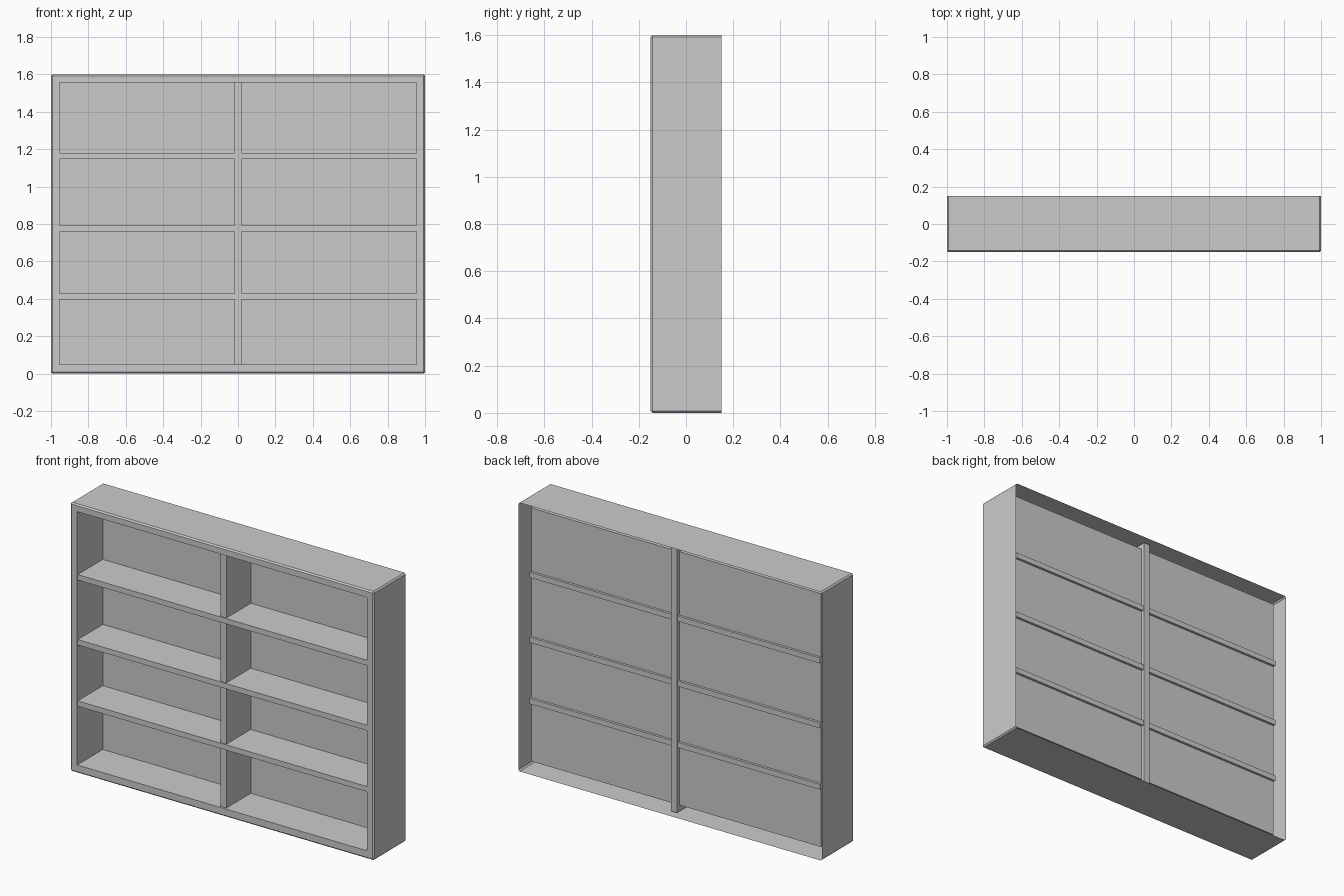
import bpy, bmesh

if "Cube" in bpy.data.objects:
    bpy.data.objects.remove(bpy.data.objects["Cube"])


def add_object(name, bm):
    bmesh.ops.recalc_face_normals(bm, faces=bm.faces)
    mesh = bpy.data.meshes.new(name)
    bm.to_mesh(mesh)
    bm.free()
    ob = bpy.data.objects.new(name, mesh)
    bpy.context.collection.objects.link(ob)
    return ob


def box(name, x, y, z):
    """Box from (min, max) ranges."""
    bm = bmesh.new()
    bmesh.ops.create_cube(bm, size=1)
    for v in bm.verts:
        for i, (lo, hi) in enumerate((x, y, z)):
            v.co[i] = lo if v.co[i] < 0 else hi
    return add_object(name, bm)


# Case: folded open-backed shell (outer walls, front rim, inner walls, back panel)
bm = bmesh.new()
rings = []
for half, y, z0, z1 in ((1.0, 0.15, 0.0, 1.6), (1.0, -0.15, 0.0, 1.6),
                        (0.955, -0.15, 0.048, 1.557), (0.955, 0.092, 0.048, 1.557)):
    rings.append([bm.verts.new(p) for p in
                  ((-half, y, z0), (half, y, z0), (half, y, z1), (-half, y, z1))])
for a, b in zip(rings, rings[1:]):
    for i in range(4):
        j = (i + 1) % 4
        bm.faces.new((a[i], a[j], b[j], b[i]))
bm.faces.new(rings[-1])
bmesh.ops.recalc_face_normals(bm, faces=bm.faces)
# orient the front rim towards the viewer
bm.normal_update()
rim = next(f for f in bm.faces if all(abs(v.co.y + 0.15) < 1e-5 for v in f.verts))
flip = rim.normal.y > 0

# Small bevel on the outer box edges
outer = [e for e in bm.edges if not e.is_boundary
         and all(abs(abs(v.co.x) - 1) < 1e-5 for v in e.verts)]
bmesh.ops.bevel(bm, geom=outer, offset=0.008, segments=1,
                affect='EDGES', profile=0.5)
case = add_object("case", bm)
case.data.update()
front = [p for p in case.data.polygons if p.normal.y < -0.99 or p.normal.y > 0.99]
if any(p.normal.y > 0.99 for p in front):
    case.data.flip_normals()

# Shelves, poking slightly through the back panel
for i, z in enumerate((0.412, 0.777, 1.164)):
    box(f"shelf_{i + 1}", (-0.957, 0.957), (-0.145, 0.107), (z - 0.016, z + 0.016))

# Central upright divider, just behind the shelf fronts
box("divider", (-0.02, 0.02), (-0.138, 0.114), (0.01, 1.59))
